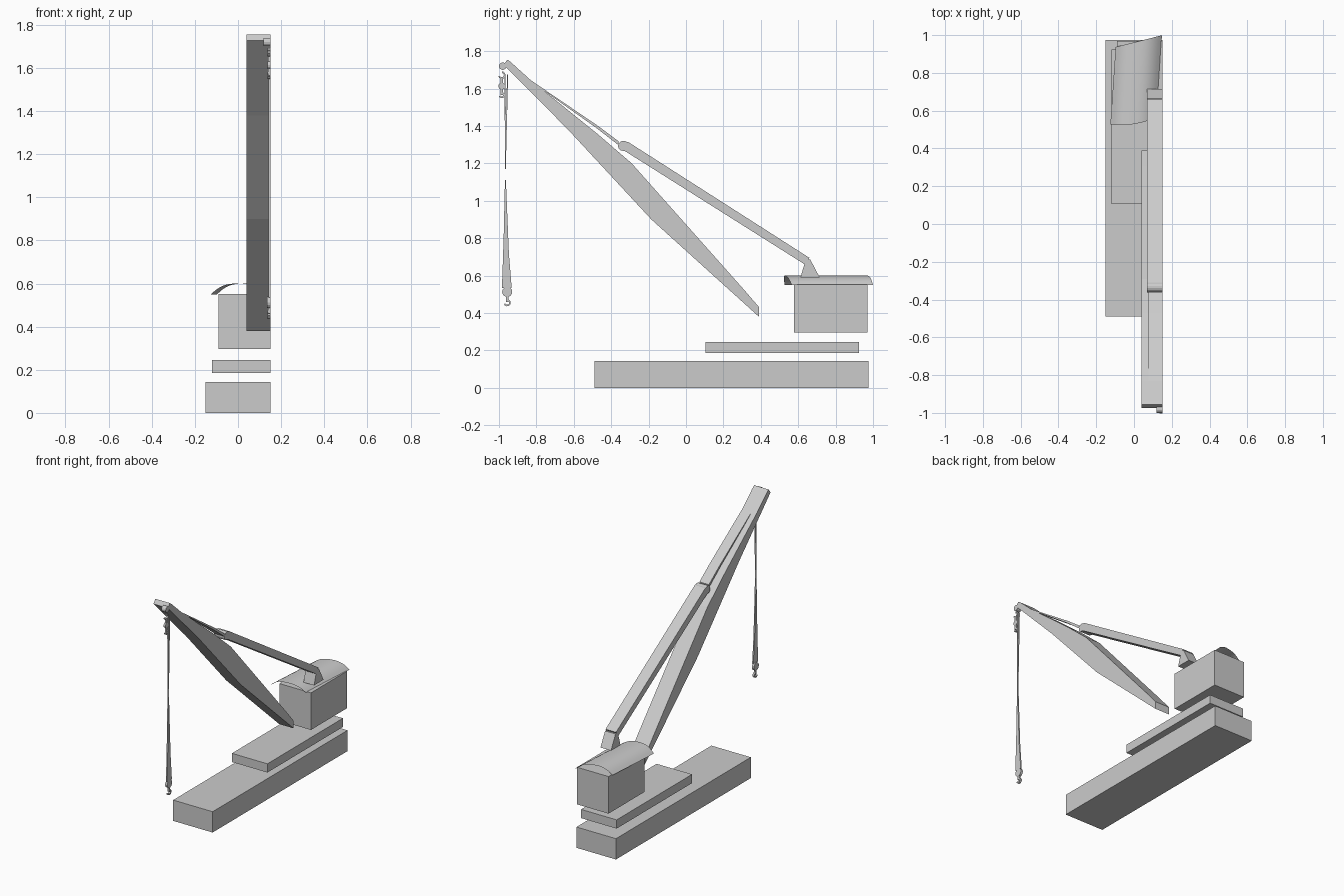
import bpy, bmesh, math


def finish(name, bm, smooth=False):
    bmesh.ops.recalc_face_normals(bm, faces=bm.faces)
    me = bpy.data.meshes.new(name)
    bm.to_mesh(me)
    bm.free()
    ob = bpy.data.objects.new(name, me)
    bpy.context.collection.objects.link(ob)
    if smooth:
        for p in me.polygons:
            p.use_smooth = True
    return ob


def slab(name, pts, x0, x1=0.15):
    """Side profile of (y, z) points extruded across x."""
    bm = bmesh.new()
    f = bm.faces.new([bm.verts.new((x0, y, z)) for y, z in pts])
    r = bmesh.ops.extrude_face_region(bm, geom=[f])
    vs = [v for v in r["geom"] if isinstance(v, bmesh.types.BMVert)]
    bmesh.ops.translate(bm, verts=vs, vec=(x1 - x0, 0, 0))
    return finish(name, bm)


def block(name, x0, y0, y1, z0, z1, x1=0.15):
    return slab(name, [(y0, z0), (y1, z0), (y1, z1), (y0, z1)], x0, x1)


def arc(cy, cz, r, a0, a1, n):
    return [(cy + r * math.cos(math.radians(a0 + (a1 - a0) * i / n)),
             cz + r * math.sin(math.radians(a0 + (a1 - a0) * i / n))) for i in range(n + 1)]


def disc(name, cy, cz, r, x0, n=14):
    return slab(name, arc(cy, cz, r, 0, 360, n)[:-1], x0)


def hook(name, cy, cz, r, w, x0):
    # open ring with the gap on one side
    return slab(name, arc(cy, cz, r, 90, -160, 12) + arc(cy, cz, r - w, -160, 90, 12), x0)


# base, turntable and cab
block("base", -0.15, -0.49, 0.975, 0, 0.143)
block("platform", -0.12, 0.105, 0.925, 0.185, 0.245)
block("cab", -0.09, 0.578, 0.97, 0.297, 0.552)

# curved, slightly skewed roof sheet
bm = bmesh.new()
rows = []
N = 14
for i in range(N + 1):
    t = i / N
    u = 2 * t - 1
    z = 0.55 + 0.05 * (1 - abs(u) ** 2.6)
    front = bm.verts.new((-0.125 + 0.245 * t, 0.527 - 0.03 * t + 0.068 * t * t, z))
    back = bm.verts.new((-0.097 + 0.245 * t, 0.937 + 0.062 * t, z))
    rows.append((front, back))
for a, b in zip(rows, rows[1:]):
    bm.faces.new((a[0], b[0], b[1], a[1]))
finish("roof", bm, True)

# main boom
slab("boom", [(0.39, 0.38), (-0.185, 0.9), (-0.63, 1.38), (-0.975, 1.727), (-0.955, 1.755),
              (-0.935, 1.74), (-0.83, 1.645), (-0.47, 1.355), (-0.29, 1.2),
              (0.31, 0.525), (0.39, 0.432)], 0.04)

# stay beam with rounded head, tie strip and foot bracket
slab("stay_beam", arc(-0.335, 1.293, 0.028, 55, 235, 8)
     + [(-0.325, 1.265), (0.635, 0.66), (0.66, 0.695), (-0.31, 1.315)][::1], 0.07)
slab("stay_strip", [(-0.36, 1.297), (-0.36, 1.318), (-0.47, 1.4), (-0.87, 1.672), (-0.87, 1.667),
                    (-0.48, 1.39)], 0.078)
slab("stay_bracket", [(0.612, 0.59), (0.715, 0.59), (0.665, 0.685), (0.64, 0.685)], 0.07)

# boom tip sheave and upper tackle
disc("tip_sheave", -0.98, 1.72, 0.02, 0.118)
hook("upper_ring", -0.985, 1.672, 0.02, 0.009, 0.136)
disc("upper_block", -0.985, 1.613, 0.018, 0.136)
slab("upper_link", [(-0.991, 1.565), (-0.979, 1.565), (-0.979, 1.66), (-0.991, 1.66)], 0.14)
hook("upper_hook", -0.985, 1.565, 0.016, 0.008, 0.136)

# hoisting cables: narrow in the middle, spreading to each block
slab("upper_cable_left", [(-0.967, 1.17), (-0.964, 1.17), (-0.963, 1.45), (-0.966, 1.675),
                          (-0.971, 1.675)], 0.141)
slab("upper_cable_right", [(-0.9665, 1.17), (-0.9635, 1.17), (-0.951, 1.675), (-0.957, 1.675)], 0.141)
slab("middle_cable", [(-0.966, 1.10), (-0.9645, 1.10), (-0.9645, 1.18), (-0.966, 1.18)], 0.141)
slab("lower_cable", [(-0.984, 0.535), (-0.932, 0.535), (-0.947, 0.72), (-0.963, 1.11), (-0.968, 1.11),
                     (-0.975, 0.8)], 0.141)

# load block and hook
disc("load_block", -0.956, 0.513, 0.027, 0.134)
slab("hook_shank", [(-0.962, 0.46), (-0.95, 0.46), (-0.95, 0.495), (-0.962, 0.495)], 0.138)
hook("load_hook", -0.956, 0.455, 0.019, 0.009, 0.136)
